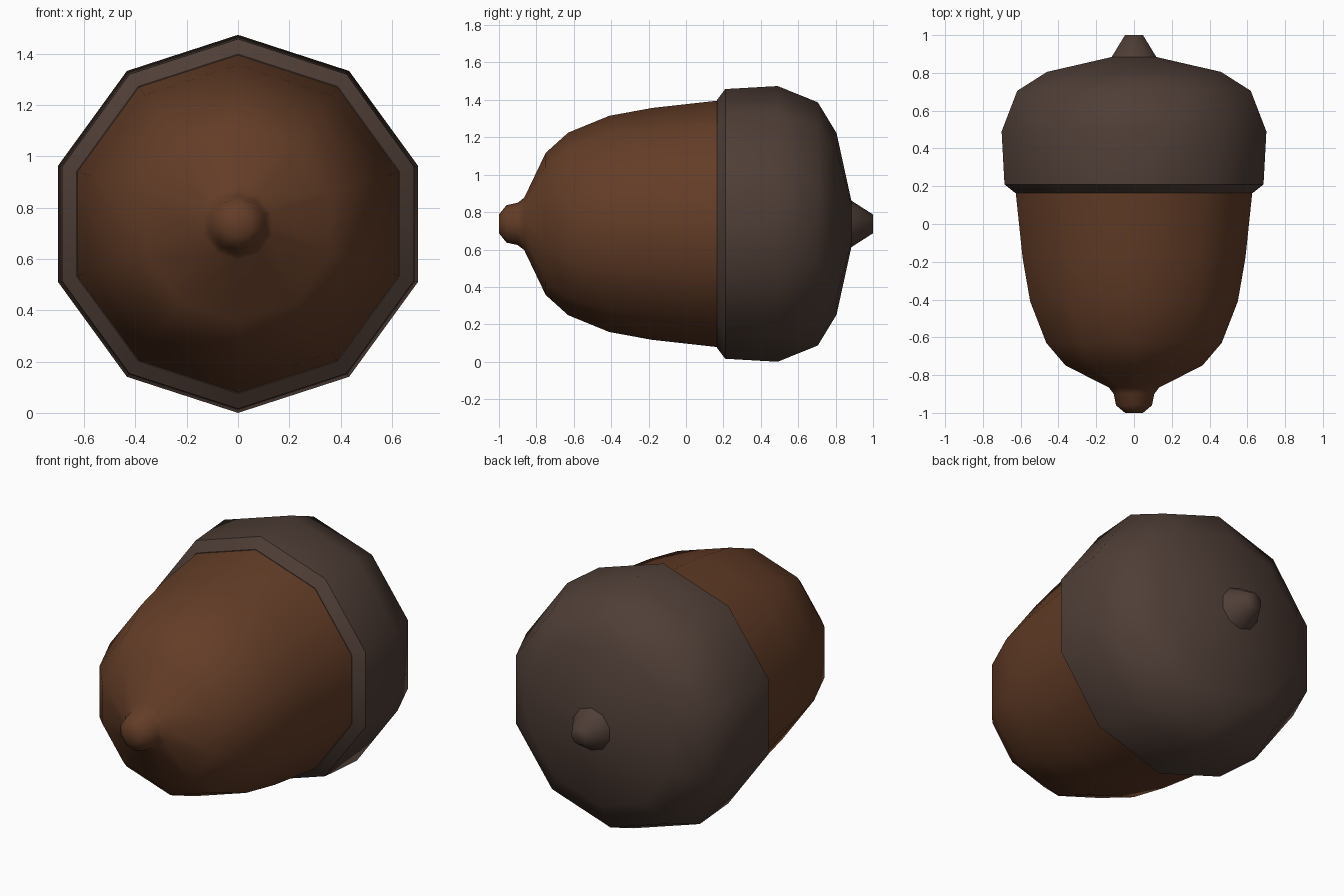
import bpy, bmesh, math

if "Cube" in bpy.data.objects:
    bpy.data.objects.remove(bpy.data.objects["Cube"])

SIDES, CENTRE_Z = 10, 0.737


def material(name, rgb):
    m = bpy.data.materials.new(name)
    m.diffuse_color = (*rgb, 1)
    m.use_nodes = True
    m.node_tree.nodes["Principled BSDF"].inputs["Base Color"].default_value = m.diffuse_color
    return m


def lathe(name, profile, mat, sharp_rings=()):
    """Ten-sided body turned about the y axis; profile is (y, corner radius)."""
    bm = bmesh.new()
    rings = []
    for y, r in profile:
        rings.append([bm.verts.new((r * math.sin(math.tau * i / SIDES), y,
                                    CENTRE_Z + r * math.cos(math.tau * i / SIDES)))
                      for i in range(SIDES)])
    for a, b in zip(rings, rings[1:]):
        for i in range(SIDES):
            j = (i + 1) % SIDES
            bm.faces.new((a[i], a[j], b[j], b[i]))
    bm.faces.new(rings[0])
    bm.faces.new(rings[-1])
    bmesh.ops.recalc_face_normals(bm, faces=bm.faces)
    for f in bm.faces:
        f.smooth = True
    for k in sharp_rings:
        for i in range(SIDES):
            bm.edges.get((rings[k][i], rings[k][(i + 1) % SIDES])).smooth = False
    me = bpy.data.meshes.new(name)
    bm.to_mesh(me)
    bm.free()
    me.materials.append(mat)
    ob = bpy.data.objects.new(name, me)
    bpy.context.collection.objects.link(ob)
    return ob


nut_brown = material("nut brown", (0.125, 0.046, 0.020))
cap_brown = material("dark cap brown", (0.078, 0.048, 0.037))

# Nut with its small rounded tip, ending just inside the cap
lathe("nut", [(-1.0, 0.05), (-0.96, 0.10), (-0.90, 0.113), (-0.865, 0.14),
              (-0.75, 0.38), (-0.63, 0.488), (-0.41, 0.578), (-0.18, 0.62),
              (0.18, 0.66)], nut_brown, sharp_rings=(8,))

# Cap with a chamfered front rim
lathe("cap", [(0.165, 0.662), (0.21, 0.721), (0.49, 0.737), (0.705, 0.65),
              (0.805, 0.485), (0.885, 0.12)], cap_brown, sharp_rings=(0, 1))

# Stem stub on the back of the cap
lathe("stem", [(0.88, 0.127), (1.0, 0.05)], cap_brown, sharp_rings=(0,))
